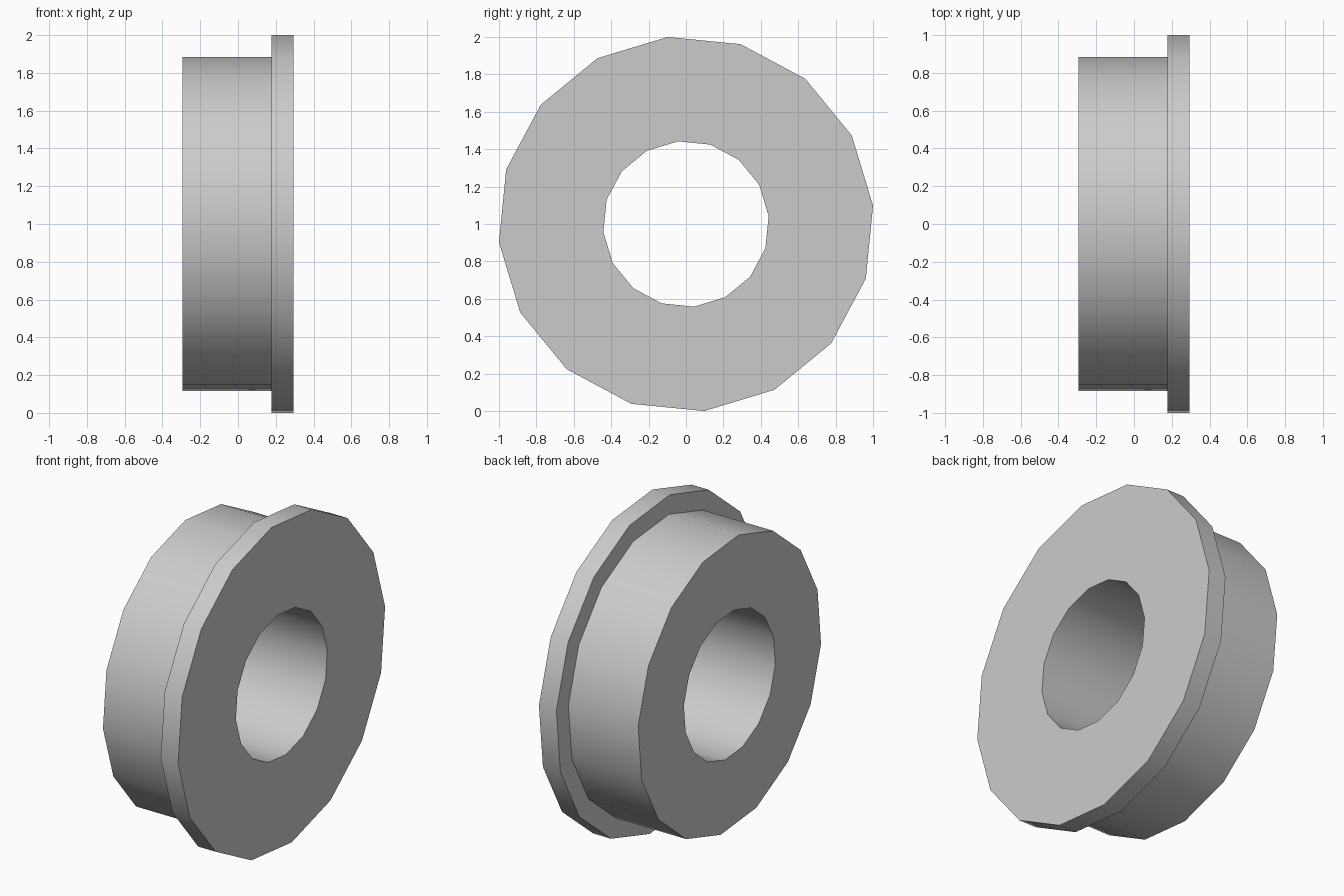
import bpy
import bmesh
from math import cos, sin, radians, tau

cube = bpy.data.objects.get("Cube")
if cube:
    bpy.data.objects.remove(cube, do_unlink=True)

SIDES = 16
TWIST = radians(5.6)

# One plain grey material
grey = bpy.data.materials.new("light_grey")
grey.use_nodes = True
colour = (0.6, 0.6, 0.6, 1.0)
grey.diffuse_color = colour
grey.node_tree.nodes["Principled BSDF"].inputs["Base Color"].default_value = colour

# Stepped section of the bushing as (x, radius), closed around the bore
profile = [
    (-0.295, 0.444),
    (-0.295, 0.888),
    (0.177, 0.888),
    (0.177, 1.0048),
    (0.295, 1.0048),
    (0.295, 0.444),
]


def revolve(name, section, height):
    """Sweep a closed section around the x axis."""
    bm = bmesh.new()
    rings = []
    for x, r in section:
        angles = [TWIST + tau * i / SIDES for i in range(SIDES)]
        rings.append([bm.verts.new((x, r * cos(a), height + r * sin(a))) for a in angles])
    for k, ring in enumerate(rings):
        following = rings[(k + 1) % len(rings)]
        for i in range(SIDES):
            j = (i + 1) % SIDES
            bm.faces.new((ring[i], ring[j], following[j], following[i]))
    bmesh.ops.recalc_face_normals(bm, faces=bm.faces)
    mesh = bpy.data.meshes.new(name)
    bm.to_mesh(mesh)
    bm.free()
    obj = bpy.data.objects.new(name, mesh)
    bpy.context.collection.objects.link(obj)
    return obj


# Flanged bushing: sleeve, flange and bore in one turned body
bushing = revolve("flanged_bushing", profile, 1.0)
bushing.data.materials.append(grey)

# Smooth around the barrel, crisp at the rims
bpy.ops.object.select_all(action="DESELECT")
bushing.select_set(True)
bpy.context.view_layer.objects.active = bushing
bpy.ops.object.shade_smooth_by_angle(angle=radians(30))
